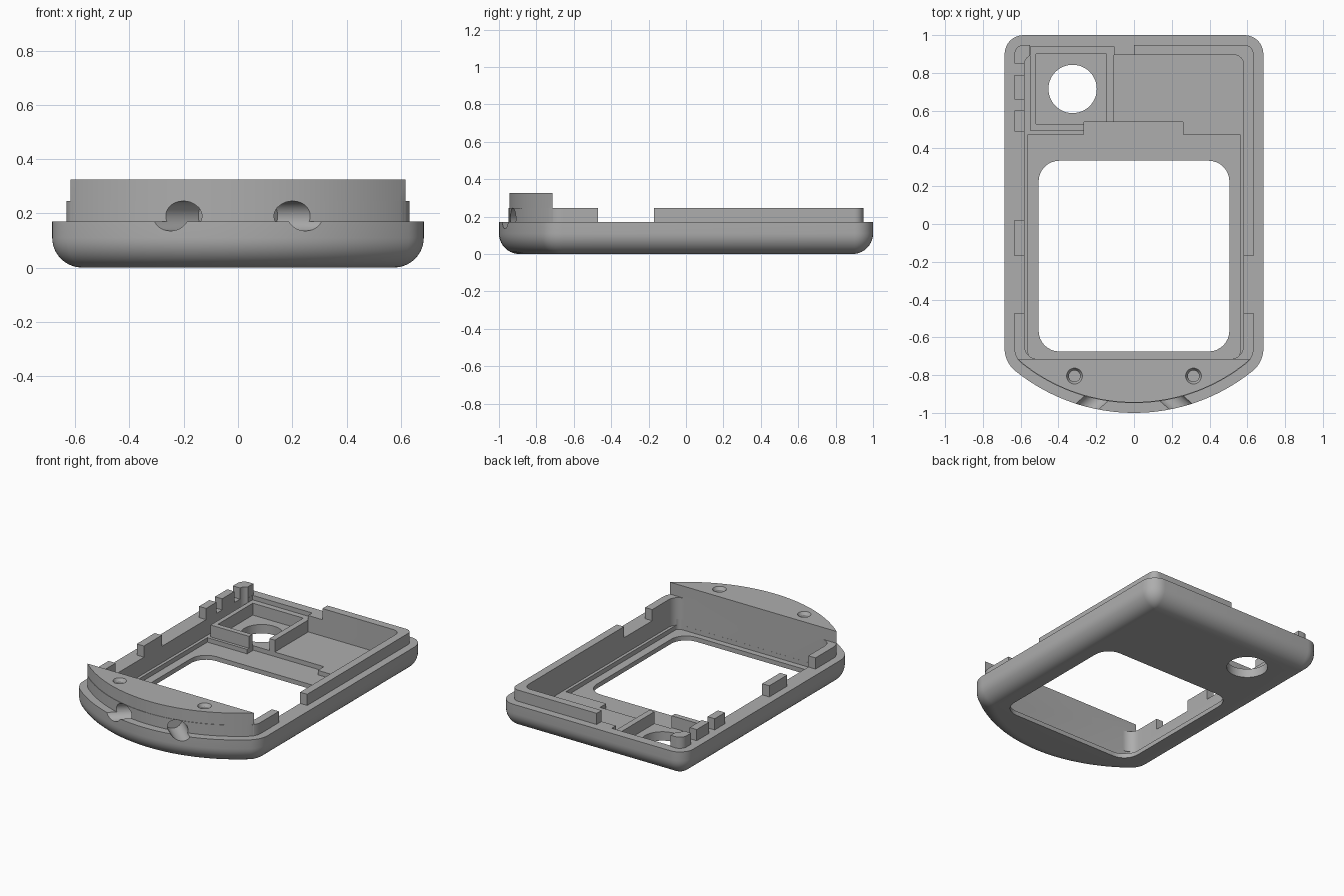
import bpy, bmesh, math
from mathutils import Vector

if "Cube" in bpy.data.objects:
    bpy.data.objects.remove(bpy.data.objects["Cube"])

grey = bpy.data.materials.new("matte_grey")
grey.diffuse_color = (0.42, 0.42, 0.42, 1)
grey.use_nodes = True
grey.node_tree.nodes["Principled BSDF"].inputs["Base Color"].default_value = grey.diffuse_color


def make(name, bm):
    bmesh.ops.recalc_face_normals(bm, faces=bm.faces)
    me = bpy.data.meshes.new(name)
    bm.to_mesh(me)
    bm.free()
    ob = bpy.data.objects.new(name, me)
    bpy.context.collection.objects.link(ob)
    me.materials.append(grey)
    return ob


def loft(name, rings):
    """Skin a stack of (outline, z) rings and cap both ends."""
    bm = bmesh.new()
    loops = [[bm.verts.new((x, y, z)) for x, y in pts] for pts, z in rings]
    n = len(loops[0])
    for a, b in zip(loops, loops[1:]):
        for i in range(n):
            j = (i + 1) % n
            bm.faces.new((a[i], a[j], b[j], b[i]))
    bm.faces.new(loops[0])
    bm.faces.new(loops[-1])
    return make(name, bm)


def prism(name, pts, z0, z1):
    return loft(name, [(pts, z0), (pts, z1)])


def arc(cx, cy, r, a0, a1, n):
    return [(cx + r * math.cos(a0 + (a1 - a0) * i / n),
             cy + r * math.sin(a0 + (a1 - a0) * i / n)) for i in range(n + 1)]


def rect(x0, x1, y0, y1, r_low=0, r_high=0):
    """Rectangle with separate lower and upper corner radii."""
    pts = []
    for sx, sy, a in ((1, 1, 0), (0, 1, 90), (0, 0, 180), (1, 0, 270)):
        r = r_high if sy else r_low
        cx = x1 - r if sx else x0 + r
        cy = y1 - r if sy else y0 + r
        a = math.radians(a)
        pts += arc(cx, cy, r, a, a + math.pi / 2, 8) if r else [(cx, cy)]
    return pts


def box(name, x0, x1, y0, y1, z0, z1):
    return prism(name, rect(x0, x1, y0, y1), z0, z1)


def outline(d):
    """Case outline moved inward by d: rounded top, bowed bottom."""
    hx, top, r = 0.685 - d, 1 - d, max(0.1 - d, 0.004)
    rb, R = 0.15 - d, 1 - d
    cy = -math.sqrt(0.85 ** 2 - 0.535 ** 2)
    t = math.atan2(cy, 0.535)
    right = arc(0, 0, R, -math.pi / 2, t, 16)[1:]
    right += arc(0.535, cy, rb, t, 0, 8)[1:]
    right += arc(hx - r, top - r, r, 0, math.pi / 2, 8)
    left = [(-x, y) for x, y in reversed(right)]
    return right + left + [(0, -R)]


def boolean(ob, other, op):
    m = ob.modifiers.new(op.lower(), 'BOOLEAN')
    m.operation, m.solver, m.object = op, 'EXACT', other
    bpy.context.view_layer.objects.active = ob
    bpy.ops.object.modifier_apply(modifier=m.name)
    bpy.data.objects.remove(other)


def rod(name, base, direction, r0, r1, length):
    """Cone or cylinder starting at base and running along direction."""
    bm = bmesh.new()
    d = Vector(direction).normalized()
    bmesh.ops.create_cone(bm, cap_ends=True, segments=32, radius1=r0,
                          radius2=r1, depth=length)
    bm.transform(d.to_track_quat('Z', 'Y').to_matrix().to_4x4())
    bmesh.ops.translate(bm, verts=bm.verts, vec=Vector(base) + d * length / 2)
    return make(name, bm)


# Shell with rounded bottom edge
R = 0.11
rings = []
for i in range(11):
    a = math.pi / 2 * i / 10
    rings.append((outline(R * (1 - math.sin(a))), R * (1 - math.cos(a))))
shell = loft("case_shell", rings + [(outline(0), 0.17)])

# Raised lip, with gaps on both sides and the back
lip = prism("lip", outline(0.052), 0.1, 0.245)
for x0, x1, y0, y1 in ((-0.8, -0.4, 0.79, 0.85), (-0.8, -0.4, 0.6, 0.66),
                       (-0.8, -0.4, 0.02, 0.49), (-0.8, -0.4, -0.47, -0.17),
                       (0.4, 0.8, -0.47, -0.17), (-0.55, 0, 0.7, 1.1)):
    boolean(lip, box("lip_gap", x0, x1, y0, y1, 0.165, 0.4), 'DIFFERENCE')
boolean(shell, lip, 'UNION')

# Tall bowed block at the lower end
t = math.asin(0.715 / 0.945)
block = prism("end_block", arc(0, 0, 0.945, -math.pi + t, -t, 40), 0.08, 0.325)
boolean(shell, block, 'UNION')

# Inner cavity, deeper screen pocket and its notch
cut = 'DIFFERENCE'
boolean(shell, prism("cavity", rect(-0.58, 0.58, -0.715, 0.895, 0.07, 0.05),
                     0.06, 0.6), cut)
boolean(shell, prism("pocket", rect(-0.56, 0.56, -0.7145, 0.475, 0.03, 0),
                     0.03, 0.1), cut)
boolean(shell, box("notch", -0.265, 0.26, 0.4, 0.54, 0.03, 0.1), cut)
boolean(shell, box("frame_recess", -0.549, -0.106, 0.8, 0.939, 0.06, 0.5), cut)

# Screen window and round lens hole
boolean(shell, prism("window", rect(-0.505, 0.505, -0.675, 0.335, 0.11, 0.11),
                     -0.1, 0.2), cut)
boolean(shell, prism("lens_hole", arc(-0.325, 0.715, 0.128, 0,
                     2 * math.pi * 47 / 48, 47), -0.1, 0.2), cut)

# Screw holes and slanted strap holes in the end block
for s in (-1, 1):
    boolean(shell, rod("screw_hole", (s * 0.315, -0.805, 0.17), (0, 0, 1),
                       0.03, 0.03, 0.3), cut)
    boolean(shell, rod("countersink", (s * 0.315, -0.805, 0.305), (0, 0, 1),
                       0.03, 0.054, 0.04), cut)
    boolean(shell, rod("strap_hole", (s * 0.32, -1.03, 0.19), (-s * 0.75, 0.66, 0),
                       0.055, 0.055, 0.28), cut)

# Square frame around the lens hole, open where the notch passes
frame = box("lens_frame", -0.55, -0.105, 0.495, 0.94, 0.05, 0.14)
boolean(frame, box("frame_inside", -0.52, -0.145, 0.53, 0.9, 0, 0.3), cut)
boolean(frame, box("frame_opening", -0.265, 0, 0.4, 0.54, 0, 0.3), cut)

# Smooth curved walls, keep edges sharp
for ob in (shell, frame):
    bpy.ops.object.select_all(action='DESELECT')
    ob.select_set(True)
    bpy.context.view_layer.objects.active = ob
    bpy.ops.object.shade_smooth_by_angle(angle=math.radians(30))
